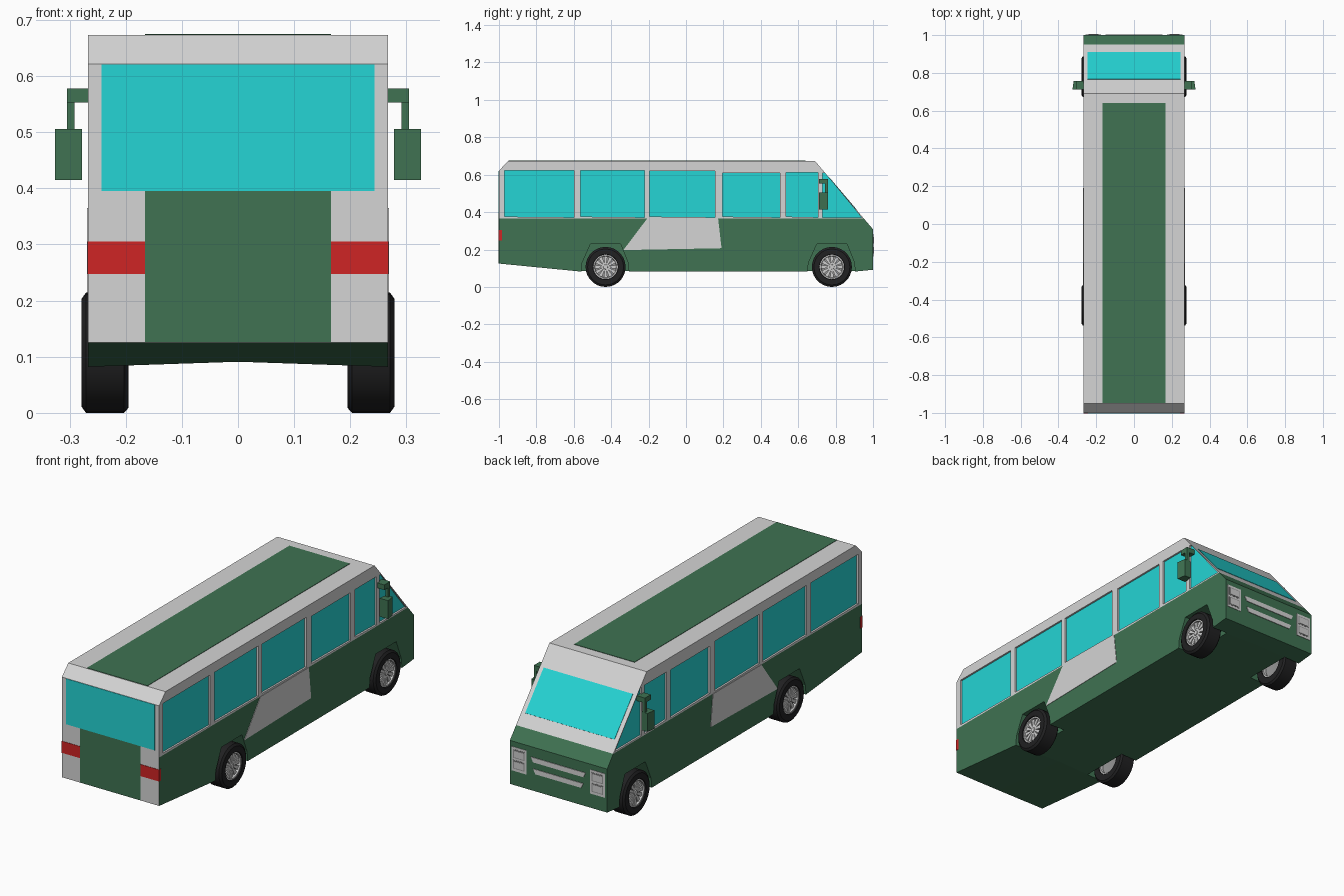
import bpy, bmesh, math
from mathutils import Vector, Matrix

if "Cube" in bpy.data.objects:
    bpy.data.objects.remove(bpy.data.objects["Cube"])


def material(name, r, g, b):
    m = bpy.data.materials.new(name)
    m.diffuse_color = (r, g, b, 1)
    m.use_nodes = True
    m.node_tree.nodes["Principled BSDF"].inputs["Base Color"].default_value = m.diffuse_color
    return m


GREEN = material("green paint", 0.05, 0.17, 0.085)
WHITE = material("white paint", 0.66, 0.66, 0.66)
GLASS = material("cyan glass", 0.018, 0.66, 0.66)
RED = material("red lamp", 0.62, 0.018, 0.018)
RUBBER = material("black rubber", 0.015, 0.015, 0.016)
RIM = material("rim silver", 0.62, 0.62, 0.62)
SHADE = material("rim grey", 0.3, 0.3, 0.3)

W = 0.267      # half width of the body
BELT = 0.365   # height of the colour split
AXLES = (-0.43, 0.78)


def finish(name, bm, *mats):
    bmesh.ops.recalc_face_normals(bm, faces=bm.faces[:])
    me = bpy.data.meshes.new(name)
    bm.to_mesh(me)
    bm.free()
    for m in mats:
        me.materials.append(m)
    ob = bpy.data.objects.new(name, me)
    bpy.context.collection.objects.link(ob)
    return ob


def add_prism(bm, pts, xs):
    """Extrude a (y, z) outline across the given x stations."""
    rings = [[bm.verts.new((x, y, z)) for y, z in pts] for x in xs]
    n = len(pts)
    for a, b in zip(rings, rings[1:]):
        for i in range(n):
            bm.faces.new((a[i], a[(i + 1) % n], b[(i + 1) % n], b[i]))
    bm.faces.new(rings[0])
    bm.faces.new(rings[-1][::-1])
    return rings


def prism(name, mat, pts, x0, x1):
    bm = bmesh.new()
    add_prism(bm, pts, (x0, x1))
    return finish(name, bm, mat)


def box(name, mat, x0, x1, y0, y1, z0, z1):
    return prism(name, mat, [(y0, z0), (y1, z0), (y1, z1), (y0, z1)], x0, x1)


# Body shell, with a slightly raised floor centre line
outline = [(-1, 0.125), (-1, 0.622), (-0.95, 0.673), (0.69, 0.673),
           (1, 0.308), (1, 0.092), (0.9, 0.082), (-0.56, 0.082)]
bm = bmesh.new()
rings = add_prism(bm, outline, (-W, 0, W))
for i in (6, 7):
    rings[1][i].co.z += 0.009
bmesh.ops.bisect_plane(bm, geom=bm.verts[:] + bm.edges[:] + bm.faces[:],
                       plane_co=(0, 0, BELT), plane_no=(0, 0, 1))
body = finish("body", bm, WHITE, GREEN, GLASS)

# Recesses for side windows and wheel arches
windows = [[(a, 0.376), (b, 0.372), (b, t), (a, t)] for a, b, t in
           ((-0.97, -0.6, 0.622), (-0.565, -0.222, 0.622), (-0.195, 0.155, 0.62),
            (0.195, 0.503, 0.61), (0.535, 0.705, 0.612))]
windows.append([(0.73, 0.372), (0.938, 0.372), (0.742, 0.61), (0.73, 0.61)])
arches = [[(c - 0.135, 0.03), (c - 0.125, 0.13), (c - 0.08, 0.23),
           (c + 0.08, 0.23), (c + 0.12, 0.13), (c + 0.13, 0.03)] for c in AXLES]
bm = bmesh.new()
for s in (-1, 1):
    for pts in windows:
        add_prism(bm, pts, (s * 0.258, s * 0.3))
    for pts in arches:
        add_prism(bm, pts, (s * 0.18, s * 0.3))
cutter = finish("recess_cutter", bm, WHITE)
cutter.hide_render = True
mod = body.modifiers.new("recesses", 'BOOLEAN')
mod.operation = 'DIFFERENCE'
mod.solver = 'EXACT'
mod.object = cutter
bpy.context.view_layer.objects.active = body
bpy.ops.object.modifier_apply(modifier=mod.name)
bpy.data.objects.remove(cutter)

# Body colours: glass in the recesses, green below the belt, white elsewhere
for p in body.data.polygons:
    c, n = p.center, p.normal
    if abs(n.x) > 0.9 and 0.25 < abs(c.x) < 0.262 and c.z > BELT:
        p.material_index = 2
    elif c.z < BELT and not (n.y < -0.9 and c.y < -0.99):
        p.material_index = 1
    else:
        p.material_index = 0

# Roof stripe and rear panels
box("roof_stripe", GREEN, -0.166, 0.166, -0.948, 0.64, 0.669, 0.675)
box("rear_window", GLASS, -0.243, 0.243, -1.002, -0.997, 0.395, 0.621)
box("rear_panel", GREEN, -0.166, 0.166, -1.002, -0.997, 0.126, 0.395)


def slope(y, off):
    """Point on the sloping nose, pushed out along its normal."""
    return (y + 0.762 * off, 0.673 - (y - 0.69) * 1.177 + 0.648 * off)


prism("windshield", GLASS, [slope(0.765, -0.003), slope(0.91, -0.003),
                            slope(0.91, 0.002), slope(0.765, 0.002)], -0.245, 0.245)

# Grille slats
for k, (w, z) in enumerate(((0.15, 0.246), (0.138, 0.19))):
    bm = bmesh.new()
    bmesh.ops.create_cube(bm, size=1)
    for v in bm.verts:
        x = w if v.co.z > 0 else w - 0.012
        v.co = (math.copysign(x, v.co.x), 1 + v.co.y * 0.006, z + v.co.z * 0.024)
    finish(f"grille_slat_{k + 1}", bm, WHITE)

tag = {-1: "left", 1: "right"}
for s, side in tag.items():
    # White side patch
    prism(f"side_patch_{side}", WHITE,
          [(-0.335, 0.197), (0.19, 0.207), (0.172, BELT), (-0.208, BELT)],
          s * 0.264, s * 0.269)
    # Tail lamp bands
    box(f"tail_lamp_{side}", RED, s * 0.166, s * (W + 0.001), -1.002, -0.985, 0.247, 0.305)
    # Headlight frame with two stacked lenses
    box(f"headlight_frame_{side}", WHITE, s * 0.175, s * 0.256, 0.995, 1.002, 0.163, 0.282)
    for k, z in enumerate((0.175, 0.228)):
        box(f"headlight_rim_{side}_{k}", SHADE, s * 0.184, s * 0.247, 0.998, 1.003, z, z + 0.043)
        box(f"headlight_lens_{side}_{k}", RIM, s * 0.189, s * 0.242, 0.998, 1.005, z + 0.005, z + 0.038)
    # Door mirror: arm, post and tapered head
    box(f"mirror_arm_{side}", GREEN, s * 0.26, s * 0.305, 0.712, 0.758, 0.553, 0.578)
    box(f"mirror_post_{side}", GREEN, s * 0.291, s * 0.305, 0.742, 0.758, 0.44, 0.56)
    bm = bmesh.new()
    bmesh.ops.create_cube(bm, size=1)
    for v in bm.verts:
        taper = 0.024 if v.co.y < 0 else 0.017
        v.co = (s * 0.302 + math.copysign(taper, v.co.x), 0.735 + v.co.y * 0.046,
                0.46 + v.co.z * 0.091)
    finish(f"mirror_head_{side}", bm, GREEN)


def lathe(name, mat, profile, centre, s, steps=28):
    """Spin an (x, radius) profile about the wheel axle."""
    bm = bmesh.new()
    vs = [bm.verts.new((s * x, 0, r)) for x, r in profile]
    es = [bm.edges.new(e) for e in zip(vs, vs[1:])]
    bmesh.ops.spin(bm, geom=vs + es, cent=(0, 0, 0), axis=(1, 0, 0),
                   angle=math.tau, steps=steps)
    bmesh.ops.remove_doubles(bm, verts=bm.verts[:], dist=1e-4)
    ob = finish(name, bm, mat)
    ob.data.transform(Matrix.Translation(centre))
    bpy.ops.object.select_all(action='DESELECT')
    ob.select_set(True)
    bpy.context.view_layer.objects.active = ob
    bpy.ops.object.shade_smooth_by_angle(angle=math.radians(30))


# Wheels: tyre, dished rim and spokes
for s, side in tag.items():
    for c, end in zip(AXLES, ("rear", "front")):
        label = f"{end}_{side}"
        centre = Vector((0, c, 0.107))
        lathe("tyre_" + label, RUBBER,
              [(0.265, 0.064), (0.279, 0.068), (0.279, 0.096), (0.271, 0.107),
               (0.203, 0.107), (0.195, 0.098), (0.195, 0.066), (0.21, 0.064),
               (0.265, 0.064)], centre, s)
        lathe("rim_ring_" + label, RIM,
              [(0.264, 0.056), (0.274, 0.059), (0.274, 0.066), (0.2, 0.066),
               (0.2, 0.058), (0.264, 0.056)], centre, s)
        lathe("rim_dish_" + label, SHADE,
              [(0.262, 0), (0.256, 0.06), (0.215, 0.06), (0.225, 0)], centre, s)
        lathe("hub_" + label, RIM,
              [(0.272, 0), (0.272, 0.012), (0.255, 0.016)], centre, s, 12)
        bm = bmesh.new()
        for k in range(12):
            turn = Matrix.Rotation(k * math.tau / 12, 4, 'X')
            new = bmesh.ops.create_cube(bm, size=1)["verts"]
            for v in new:
                half = 0.0105 if v.co.z > 0 else 0.0035
                p = Vector((s * (0.261 + v.co.x * 0.014), math.copysign(half, v.co.y),
                            0.035 + v.co.z * 0.05))
                v.co = turn @ p + centre
        finish("spokes_" + label, bm, RIM)
